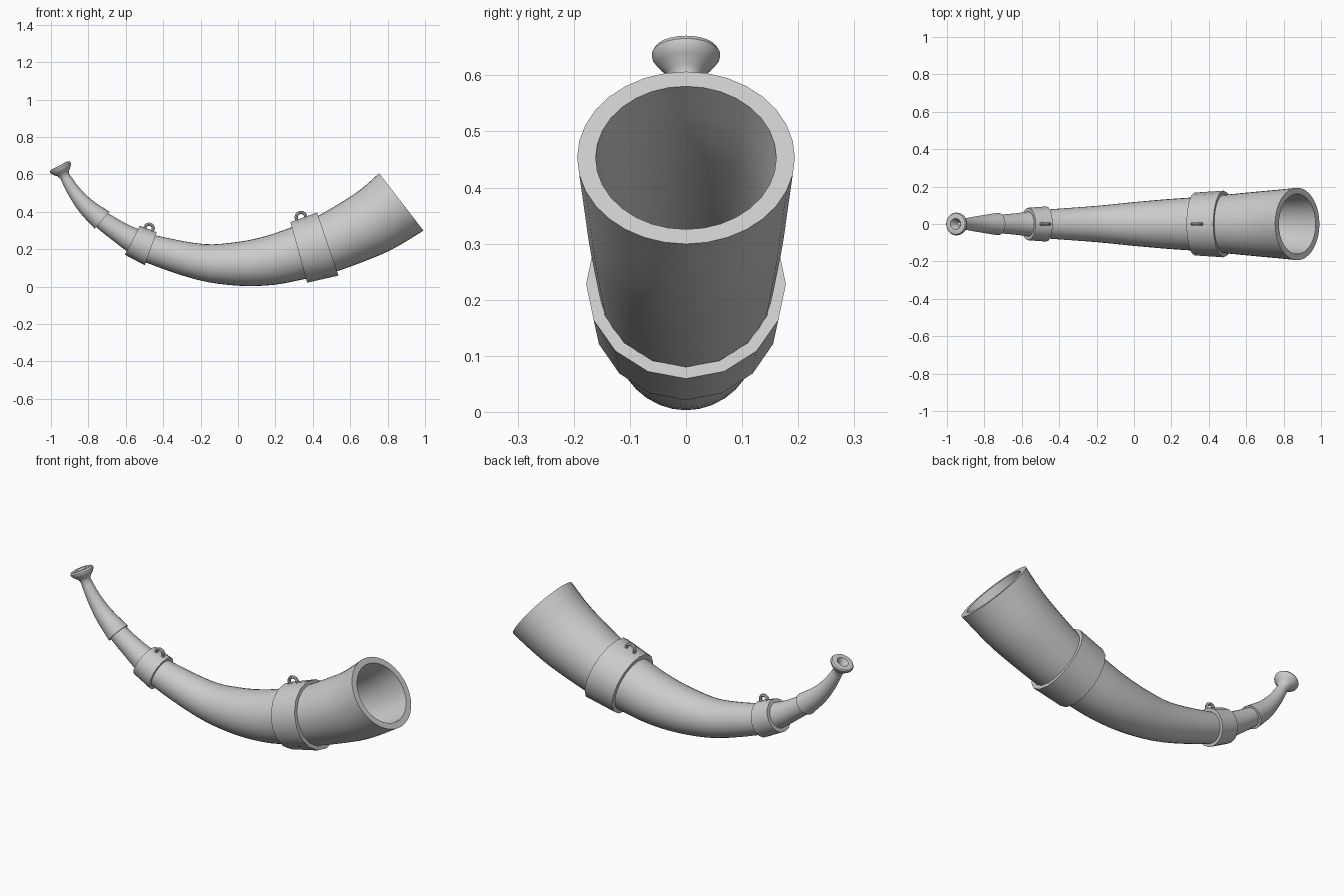
import bpy, math
from mathutils import Vector

if "Cube" in bpy.data.objects:
    bpy.data.objects.remove(bpy.data.objects["Cube"])


def spline(pts, steps):
    """Catmull-Rom through (x, z, r) points -> rings (point, tangent, radius)."""
    p = [Vector(q) for q in pts]
    p = [2 * p[0] - p[1]] + p + [2 * p[-1] - p[-2]]
    out = []
    for i in range(1, len(p) - 2):
        a, b, c, d = p[i - 1:i + 3]
        last = i == len(p) - 3
        for k in range(steps + (1 if last else 0)):
            t = k / steps
            v = 0.5 * (2 * b + (c - a) * t + (2 * a - 5 * b + 4 * c - d) * t * t
                       + (3 * b - a - 3 * c + d) * t ** 3)
            w = 0.5 * ((c - a) + 2 * (2 * a - 5 * b + 4 * c - d) * t
                       + 3 * (3 * b - a - 3 * c + d) * t * t)
            out.append((Vector((v[0], v[1])), Vector((w[0], w[1])).normalized(), v[2]))
    return out


def finish(ob):
    bpy.ops.object.select_all(action='DESELECT')
    ob.select_set(True)
    bpy.context.view_layer.objects.active = ob
    bpy.ops.object.shade_smooth_by_angle(angle=math.radians(35))


def sweep(name, rings, segs, closed=False):
    """Skin circular rings lying across a path in the XZ plane."""
    verts, faces = [], []
    for c, t, r in rings:
        for k in range(segs):
            a = math.tau * k / segs
            u, y = r * math.cos(a), r * math.sin(a)
            verts.append((c.x - t.y * u, y, c.y + t.x * u))
    n = len(rings)
    for i in range(n if closed else n - 1):
        j = (i + 1) % n
        for k in range(segs):
            m = (k + 1) % segs
            faces.append((i * segs + k, i * segs + m, j * segs + m, j * segs + k))
    if not closed:
        faces.append(tuple(reversed(range(segs))))
        faces.append(tuple(range((n - 1) * segs, n * segs)))
    # rings run along the tangent, so flip to face outwards
    faces = [tuple(reversed(f)) for f in faces]
    me = bpy.data.meshes.new(name)
    me.from_pydata(verts, [], faces)
    ob = bpy.data.objects.new(name, me)
    bpy.context.collection.objects.link(ob)
    bpy.context.view_layer.objects.active = ob
    ob.select_set(True)
    bpy.ops.object.mode_set(mode='EDIT')
    bpy.ops.mesh.select_all(action='SELECT')
    bpy.ops.mesh.normals_make_consistent(inside=False)
    bpy.ops.object.mode_set(mode='OBJECT')
    finish(ob)
    return ob


# Horn body: curved tapering tube with a hollow bore
path = [(-0.76, 0.385, 0.045), (-0.715, 0.347, 0.050), (-0.635, 0.292, 0.057),
        (-0.565, 0.250, 0.066), (-0.467, 0.202, 0.077), (-0.20, 0.132, 0.097),
        (0.0, 0.122, 0.117), (0.17, 0.140, 0.132), (0.325, 0.180, 0.143),
        (0.48, 0.230, 0.156), (0.68, 0.325, 0.175), (0.78, 0.385, 0.184),
        (0.873, 0.453, 0.194)]
outer = spline(path, 4)
bell_dir = Vector((0.79, 0.61)).normalized()
outer[-1] = (outer[-1][0], bell_dir, 0.194)
bore = [(c, t, r * 0.83) for c, t, r in reversed(outer)]
sweep("horn_body", outer + bore, 32, closed=True)

# Mouthpiece: tapered sleeve, flared knob and hollow cup
sleeve = spline([(-0.727, 0.355, 0.060), (-0.81, 0.427, 0.047),
                 (-0.878, 0.51, 0.035), (-0.926, 0.590, 0.027)], 4)
tip, axis = Vector((-0.955, 0.648)), Vector((-0.45, 0.89)).normalized()
profile = [(-0.048, 0.034), (-0.033, 0.050), (-0.020, 0.060), (-0.011, 0.061),
           (-0.003, 0.056), (0.0, 0.047), (-0.002, 0.030), (-0.012, 0.024),
           (-0.045, 0.010)]
knob = [(tip + axis * d, axis, r) for d, r in profile]
sweep("mouthpiece", sleeve + knob, 24)


def band(name, a, b, ra, rb, inner_a, inner_b):
    a, b = Vector(a[:2]), Vector(b[:2])
    rings = []
    for c, edge, r in ((a, ANG[name][0], ra), (b, ANG[name][1], rb),
                       (b, ANG[name][1], inner_b), (a, ANG[name][0], inner_a)):
        rings.append((c, Vector((math.cos(edge), math.sin(edge))), r))
    sweep(name, rings, 16, closed=True)


# Metal bands, each end square to the curve
ANG = {"small_band": (math.radians(-27), math.radians(-20)),
       "large_band": (math.radians(15.5), math.radians(18.7))}
band("small_band", (-0.565, 0.248), (-0.467, 0.203), 0.087, 0.094, 0.066, 0.077)
band("large_band", (0.325, 0.183), (0.480, 0.228), 0.168, 0.178, 0.143, 0.156)

# Hanging loops on top of the bands
for name, x, z, R in (("small_loop", -0.475, 0.312, 0.022),
                      ("large_loop", 0.337, 0.371, 0.026)):
    bpy.ops.mesh.primitive_torus_add(location=(x, 0, z), rotation=(math.pi / 2, 0, 0),
                                     major_radius=R, minor_radius=0.0085,
                                     major_segments=20, minor_segments=8)
    ob = bpy.context.object
    ob.name = name
    finish(ob)
